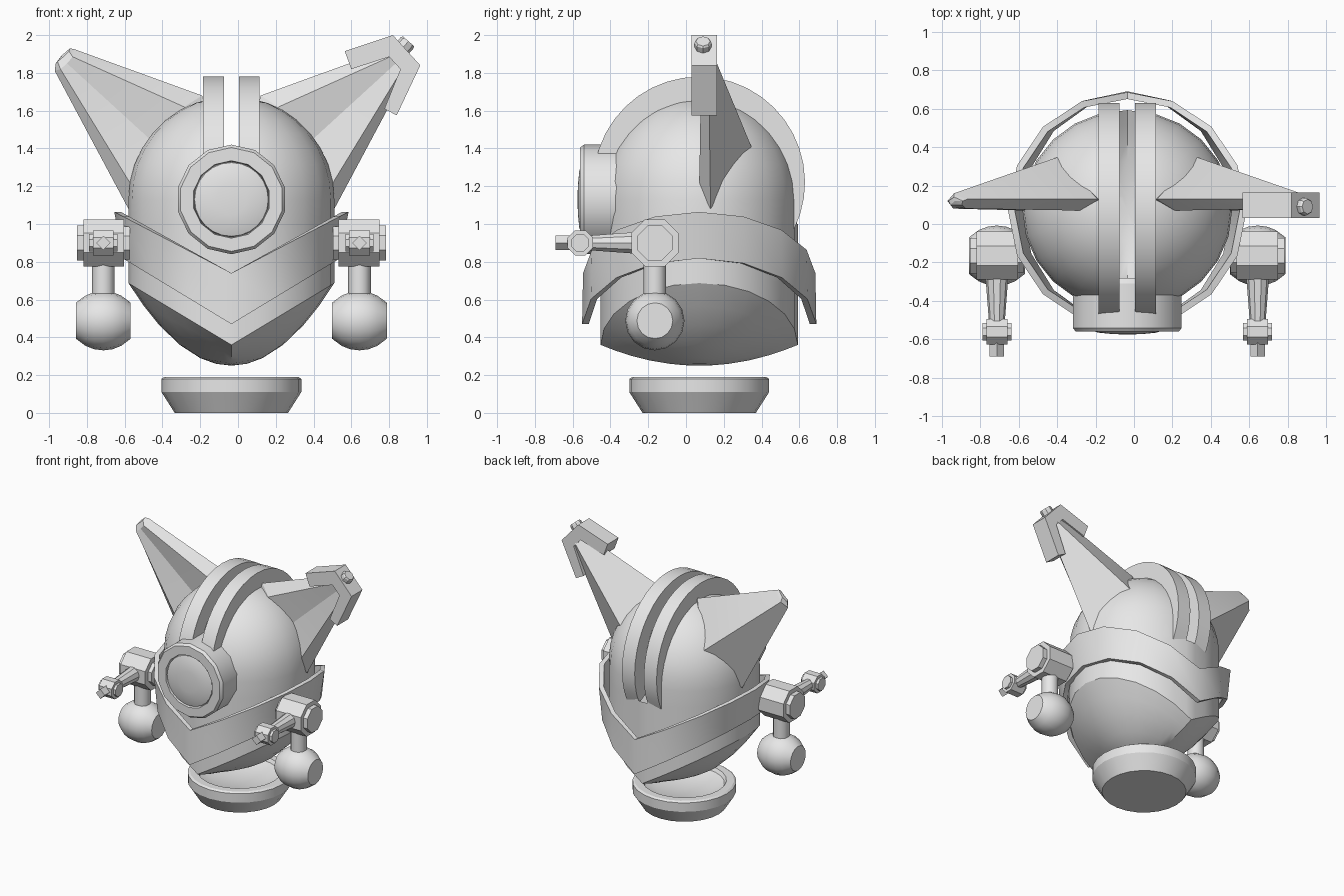
import bpy, bmesh, math
from mathutils import Vector

if "Cube" in bpy.data.objects:
    bpy.data.objects.remove(bpy.data.objects["Cube"])

CX, CY = -0.035, 0.07          # body axis
grey = bpy.data.materials.new("light_grey")
grey.diffuse_color = (0.8, 0.8, 0.8, 1)
grey.use_nodes = True
grey.node_tree.nodes["Principled BSDF"].inputs["Base Color"].default_value = grey.diffuse_color


def finish(name, bm, angle=32):
    bmesh.ops.remove_doubles(bm, verts=bm.verts, dist=0.0005)
    bmesh.ops.recalc_face_normals(bm, faces=bm.faces)
    me = bpy.data.meshes.new(name)
    bm.to_mesh(me)
    bm.free()
    ob = bpy.data.objects.new(name, me)
    bpy.context.collection.objects.link(ob)
    me.materials.append(grey)
    bpy.ops.object.select_all(action='DESELECT')
    bpy.context.view_layer.objects.active = ob
    ob.select_set(True)
    bpy.ops.object.shade_smooth_by_angle(angle=math.radians(angle))
    return ob


def skin(name, rings, loop=False, angle=32, cut=None):
    """Join closed rings of points with quads."""
    bm = bmesh.new()
    vs = [[bm.verts.new(p) for p in r] for r in rings]
    n = len(vs[0])
    for k in range(len(vs) if loop else len(vs) - 1):
        a, b = vs[k], vs[(k + 1) % len(vs)]
        for i in range(n):
            j = (i + 1) % n
            bm.faces.new((a[i], a[j], b[j], b[i]))
    if cut:
        cut(bm)
    return finish(name, bm, angle)


def lathe(name, profile, origin, axis=(0, 0, 1), n=16, turn=0.0):
    """Revolve (radius, height) pairs about an axis."""
    q = Vector(axis).to_track_quat('Z', 'Y')
    o = Vector(origin)
    rings = []
    for r, h in profile:
        rings.append([o + q @ Vector((r * math.cos(2 * math.pi * (i + turn) / n),
                                      r * math.sin(2 * math.pi * (i + turn) / n), h))
                      for i in range(n)])
    return skin(name, rings)


def prism(name, pts, y0, y1):
    """Extrude an x-z outline along y."""
    bm = bmesh.new()
    f = bm.faces.new([bm.verts.new((x, y0, z)) for x, z in pts])
    r = bmesh.ops.extrude_face_region(bm, geom=[f])
    for v in r['geom']:
        if isinstance(v, bmesh.types.BMVert):
            v.co.y = y1
    return finish(name, bm)


# Head shell: dome, straight wall, V-shaped rim and keeled underside
RX, RY, HZ, N = 0.545, 0.522, 1.13, 24


def head_ring(s, zfun):
    out = []
    for i in range(N):
        a = 2 * math.pi * i / N
        x = math.cos(a)
        rim = 0.36 + 0.6 * RX * abs(x)
        out.append((CX + RX * s * x, CY + RY * s * math.sin(a), zfun(rim)))
    return out


rings = []
for k in range(10):
    t = math.pi / 2 * k / 9
    rings.append(head_ring(math.sin(t), lambda rim, t=t: HZ + 0.545 * math.cos(t)))
rings.append(head_ring(1, lambda rim: rim))
for s in (0.85, 0.7, 0.5, 0.3, 0.15, 0):
    rings.append(head_ring(s, lambda rim, s=s: 0.25 + (rim - 0.25) * s ** 2))


def slot(bm):
    # open slot along the crown, between the crest bands
    bmesh.ops.remove_doubles(bm, verts=bm.verts, dist=0.0005)
    for co, no in (((CX - 0.04, 0, 0), (1, 0, 0)), ((CX + 0.04, 0, 0), (1, 0, 0)),
                   ((0, 0, 1.0), (0, 0, 1))):
        bmesh.ops.bisect_plane(bm, geom=bm.verts[:] + bm.edges[:] + bm.faces[:],
                               plane_co=co, plane_no=no)
    dead = [f for f in bm.faces if f.calc_center_median().z > 1.0
            and abs(f.calc_center_median().x - CX) < 0.04]
    bmesh.ops.delete(bm, geom=dead, context='FACES')


skin("head_shell", rings, cut=slot)

# Floating collar with V-shaped front and back
collar = []
for rx, ry, z0, k in ((0.62, 0.615, 0.74, 0.54), (0.575, 0.62, 0.47, 0.58),
                      (0.54, 0.585, 0.47, 0.58), (0.585, 0.58, 0.74, 0.54)):
    collar.append([(CX + rx * math.cos(math.pi * i / 8), CY + ry * math.sin(math.pi * i / 8),
                    z0 + k * 0.6 * abs(math.cos(math.pi * i / 8))) for i in range(16)])
skin("collar", collar, loop=True)

# Two crest bands arching over the crown
for side in (-1, 1):
    sections = []
    for i in range(23):
        a = math.radians(-26 + (170 + 26) * i / 22)
        sections.append([(CX + side * u, CY + r * math.cos(a), 1.22 + r * math.sin(a))
                         for r, u in ((0.56, 0.04), (0.56, 0.15), (0.43, 0.15), (0.43, 0.04))])
    mid = [sum((Vector(p) for p in sections[e]), Vector()) / 4 for e in (0, -1)]
    sections = [[mid[0]] * 4] + sections + [[mid[1]] * 4]
    skin("crest_band", sections)

# Eye housing and domed lens
lathe("eye_housing", [(0, -0.28), (0.27, -0.28), (0.29, -0.25), (0.29, -0.02), (0.275, 0),
                      (0.205, 0), (0.2, -0.03), (0, -0.03)],
      (CX, -0.56, 1.13), (0, -1, 0), 14, 0.5)
lathe("eye_lens", [(0.2, -0.03), (0.195, -0.01), (0.15, 0.005), (0.08, 0.012), (0, 0.015)],
      (CX, -0.56, 1.13), (0, -1, 0), 24)

# Ears: tapered horns with a chamfered front rim and hollowed front
base = [(0.52, 0.07, 1.19), (0.545, 0.13, 1.08), (0.355, 0.35, 1.40),
        (0.155, 0.13, 1.68), (0.25, 0.07, 1.62), (0.40, 0.12, 1.42)]
tip = [(0.905, 0.08, 1.82), (0.935, 0.12, 1.81), (0.90, 0.16, 1.86),
       (0.83, 0.13, 1.925), (0.84, 0.08, 1.885), (0.87, 0.085, 1.85)]
top = [(0.92, 0.1, 1.86), (0.93, 0.12, 1.85), (0.90, 0.14, 1.89),
       (0.855, 0.12, 1.93), (0.86, 0.1, 1.915), (0.89, 0.1, 1.885)]
hub = Vector((0, CY, HZ))
root = [hub + (Vector(p) - hub) * 0.85 for p in base]
for side, name in ((-1, "left_ear"), (1, "right_ear")):
    loops = [[(CX + side * p[0], p[1], p[2]) for p in ring]
             for ring in (root, base, tip, top, [(0.895, 0.12, 1.895)] * 6)]
    skin(name, loops, angle=20)

# Bracket and nub on the tip of the right ear
prism("ear_bracket", [(0.565, 1.915), (0.82, 2.0), (0.965, 1.84), (0.84, 1.575),
                      (0.775, 1.61), (0.86, 1.82), (0.80, 1.885), (0.60, 1.82)], 0.03, 0.165)
lathe("ear_nub", [(0, 0), (0.045, 0), (0.045, 0.10), (0.038, 0.11), (0, 0.11)],
      (0.83, 0.09, 1.885), (0.66, 0, 0.75), 8)

# Side arms
for side in (-1, 1):
    ax = CX + side * 0.678
    ay, az = -0.165, 0.9
    lathe("shoulder_drum", [(0, -0.14), (0.095, -0.14), (0.095, -0.11), (0.135, -0.11),
                            (0.135, 0.105), (0.1, 0.105), (0.1, 0.14), (0, 0.14)],
          (ax, ay, az), (side, 0, 0), 8, 0.5)
    lathe("hanging_stem", [(0, 0), (0.06, 0), (0.06, 0.3), (0, 0.3)],
          (ax, ay, 0.58), n=12)
    # ball with flattened side discs
    arc = [math.radians(d) for d in range(-48, 49, 16)]
    ball = [(0.157 * math.cos(t), 0.178 * math.sin(t)) for t in arc]
    lathe("hanging_ball", [(0, -0.145), (0.095, -0.145)] + ball
          + [(0.095, 0.145), (0, 0.145)], (ax, ay, 0.488), (side, 0, 0), 16)
    lathe("fore_arm", [(0, 0), (0.06, 0.1), (0.04, 0.36), (0, 0.36)],
          (ax, ay, az), (0, -1, 0), 10)
    lathe("wrist_drum", [(0, -0.075), (0.05, -0.075), (0.05, -0.055), (0.072, -0.055),
                         (0.072, 0.055), (0.05, 0.055), (0.05, 0.075), (0, 0.075)],
          (ax, -0.56, az), (side, 0, 0), 8, 0.5)
    lathe("wrist_nub", [(0, 0), (0.038, 0), (0.038, 0.13), (0, 0.13)],
          (ax, -0.56, az), (0, -1, 0), 4)

# Dished floor base
lathe("base_dish", [(0, 0), (0.30, 0), (0.37, 0.11), (0.37, 0.18), (0.355, 0.19), (0.3, 0.19),
                    (0.285, 0.165), (0.2, 0.13), (0, 0.12)], (CX, CY, 0), n=24)
